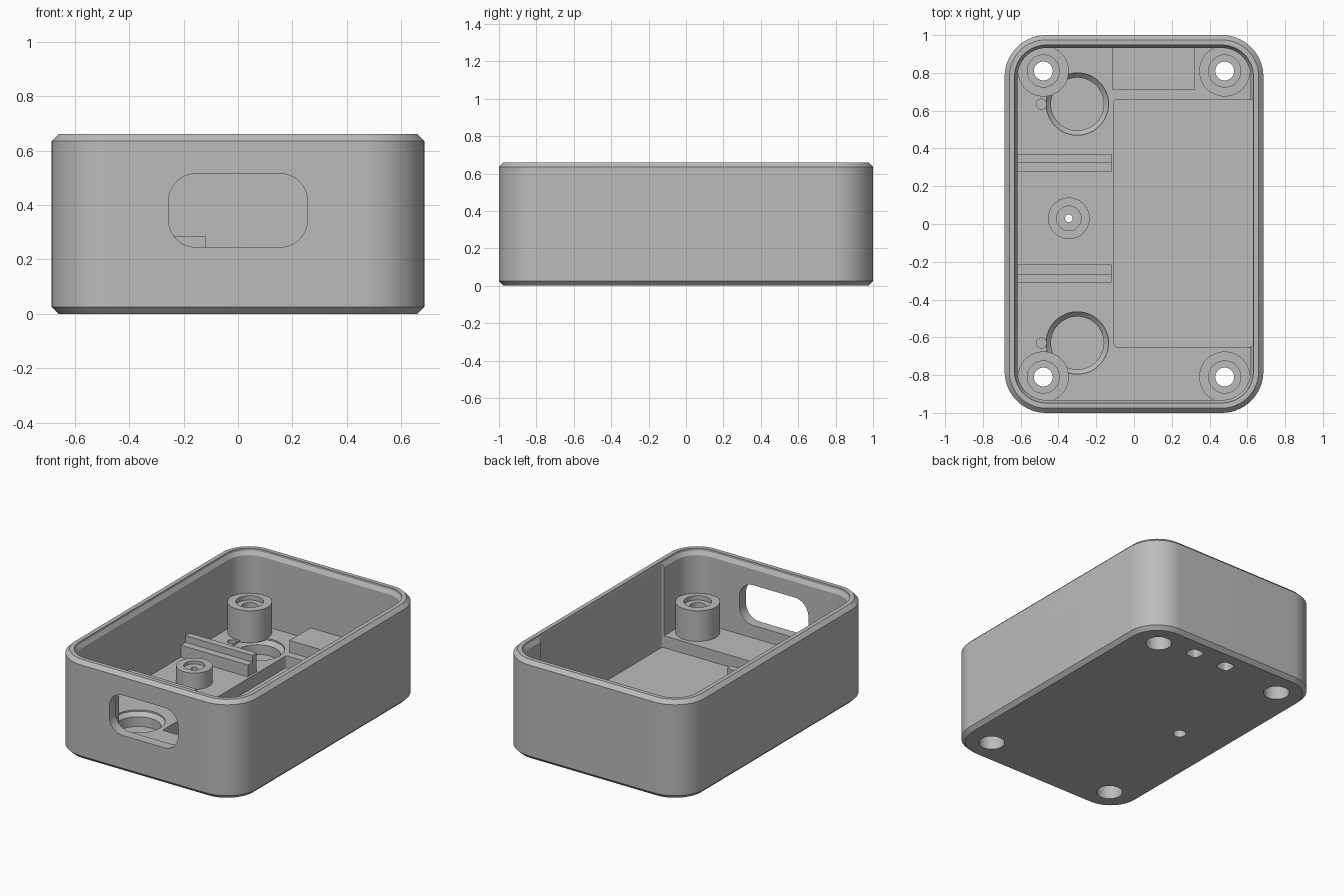
import bpy, bmesh
from math import cos, sin, pi
from mathutils import Matrix, Vector

HX, HY, TOP = 0.685, 1.0, 0.66      # outer half sizes and height
FLOOR, POCKET = 0.16, 0.08          # raised floor and sunken bay levels
WALL, CORNER = 0.068, 0.22

cube = bpy.data.objects.get("Cube")
if cube:
    bpy.data.objects.remove(cube, do_unlink=True)

grey = bpy.data.materials.new("plain_grey")
grey.use_nodes = True
grey.diffuse_color = (0.5, 0.5, 0.5, 1)
grey.node_tree.nodes["Principled BSDF"].inputs["Base Color"].default_value = (0.5, 0.5, 0.5, 1)


def outline(hx, hy, r, n=16):
    """Rounded rectangle, counter-clockwise."""
    pts = []
    for q, (sx, sy) in enumerate([(1, 1), (-1, 1), (-1, -1), (1, -1)]):
        for i in range(n + 1):
            a = (q + i / n) * pi / 2
            pts.append((sx * (hx - r) + r * cos(a), sy * (hy - r) + r * sin(a)))
    return pts


def finish(bm, name, matrix=None):
    bmesh.ops.remove_doubles(bm, verts=bm.verts, dist=1e-5)
    if matrix:
        bm.transform(matrix)
    bmesh.ops.recalc_face_normals(bm, faces=bm.faces)
    mesh = bpy.data.meshes.new(name)
    bm.to_mesh(mesh)
    bm.free()
    mesh.materials.append(grey)
    obj = bpy.data.objects.new(name, mesh)
    bpy.context.scene.collection.objects.link(obj)
    return obj


def loft(name, layers, matrix=None):
    """Solid through stacked outlines; layers = [(points, z), ...]."""
    bm = bmesh.new()
    rings = [[bm.verts.new((x, y, z)) for x, y in pts] for pts, z in layers]
    n = len(rings[0])
    for a, b in zip(rings, rings[1:]):
        for i in range(n):
            j = (i + 1) % n
            bm.faces.new((a[i], a[j], b[j], b[i]))
    bm.faces.new(rings[0][::-1])
    bm.faces.new(rings[-1])
    return finish(bm, name, matrix)


def slab(name, x0, x1, y0, y1, z0, z1, r=0.0, n=8):
    pts = outline((x1 - x0) / 2, (y1 - y0) / 2, r, n) if r else [
        (sx * (x1 - x0) / 2, sy * (y1 - y0) / 2) for sx, sy in ((1, 1), (-1, 1), (-1, -1), (1, -1))]
    move = Matrix.Translation(((x0 + x1) / 2, (y0 + y1) / 2, 0))
    return loft(name, [(pts, z0), (pts, z1)], move)


def turned(name, x, y, steps, n=48):
    """Solid of revolution; steps = [(radius, z), ...]."""
    unit = [(cos(2 * pi * i / n), sin(2 * pi * i / n)) for i in range(n)]
    return loft(name, [([(r * c, r * s) for c, s in unit], z) for r, z in steps],
                Matrix.Translation((x, y, 0)))


def tube(name, x, y, profile, n=48):
    """Closed profile of (radius, z) spun into a hollow post."""
    bm = bmesh.new()
    vs = [bm.verts.new((r, 0, z)) for r, z in profile]
    es = [bm.edges.new((vs[i], vs[(i + 1) % len(vs)])) for i in range(len(vs))]
    bmesh.ops.spin(bm, geom=vs + es, cent=(0, 0, 0), axis=(0, 0, 1), angle=2 * pi, steps=n)
    return finish(bm, name, Matrix.Translation((x, y, 0)))


def cut(target, cutter):
    cutter.hide_render = True
    mod = target.modifiers.new("cut", "BOOLEAN")
    mod.operation, mod.solver, mod.object = "DIFFERENCE", "EXACT", cutter
    bpy.context.view_layer.objects.active = target
    bpy.ops.object.modifier_apply(modifier=mod.name)
    bpy.data.objects.remove(cutter, do_unlink=True)


def inset(d):
    return outline(HX - d, HY - d, CORNER - d)


# Case body with chamfered top and bottom edges
shell = loft("case_shell", [(inset(0.025), 0), (inset(0), 0.025),
                            (inset(0), TOP - 0.025), (inset(0.025), TOP)])
# Main cavity, widening at the lip
cut(shell, loft("cavity", [(inset(WALL), FLOOR), (inset(WALL), TOP - 0.04),
                           (inset(0.053), TOP - 0.015), (inset(0.053), TOP + 0.1)]))
# Sunken bay that also thins the left wall slightly
cut(shell, slab("bay", -0.105, 0.631, -0.65, 0.66, POCKET, TOP + 0.1, 0.015))

# Front window and the side slots
turn_front = Matrix.Translation((0, 0, 0.38)) @ Matrix.Rotation(pi / 2, 4, "X")
window = outline(0.255, 0.135, 0.1)
cut(shell, loft("window", [(window, 0.85), (window, 1.1)], turn_front))
turn_side = Matrix.Translation((0, -0.57, 0.41)) @ Matrix.Rotation(pi / 2, 4, "Y")
slot = outline(0.04, 0.105, 0.0395)
cut(shell, loft("side_slots", [(slot, -0.8), (slot, 0.8)], turn_side))

# Round recesses with a bevelled rim and a small wire hole beside each
for y in (0.635, -0.63):
    cut(shell, turned("round_recess", -0.30, y, [(0.14, 0.06), (0.14, 0.125), (0.165, 0.15), (0.165, 0.3)]))
    cut(shell, turned("wire_hole", -0.49, y, [(0.027, 0.08), (0.027, 0.3)], 24))

# Corner screw posts, open through the base
CY = 0.81
for sx, side in ((1, "left"), (-1, "right")):
    for sy, end in ((-1, "front"), (1, "back")):
        cut(shell, turned("screw_hole", sx * 0.48, sy * CY, [(0.08, -0.1), (0.08, 0.3)]))
        tube(f"{end}_{side}_post", sx * 0.48, sy * CY,
             [(0.135, FLOOR - 0.01), (0.135, 0.365), (0.085, 0.365), (0.085, 0.335),
              (0.05, 0.335), (0.05, 0.2), (0.08, 0.2), (0.08, FLOOR - 0.01)])

# Board post between the ribs
BX, BY = -0.345, 0.03
cut(shell, turned("board_hole", BX, BY, [(0.04, -0.1), (0.04, 0.3)], 32))
tube("board_post", BX, BY,
     [(0.11, FLOOR - 0.01), (0.11, 0.27), (0.065, 0.27), (0.065, 0.25),
      (0.02, 0.25), (0.02, 0.1), (0.04, 0.1), (0.04, FLOOR - 0.01)])

# Stepped board ribs, mirrored about the board post
for s, end in ((1, "back"), (-1, "front")):
    bm = bmesh.new()
    section = [(0.245, FLOOR - 0.01), (0.34, FLOOR - 0.01), (0.34, 0.285),
               (0.295, 0.285), (0.295, 0.24), (0.245, 0.24)]
    face = bm.faces.new([bm.verts.new((-0.64, BY + s * d, z)) for d, z in section])
    ext = bmesh.ops.extrude_face_region(bm, geom=[face])
    bmesh.ops.translate(bm, vec=Vector((0.52, 0, 0)),
                        verts=[g for g in ext["geom"] if isinstance(g, bmesh.types.BMVert)])
    finish(bm, f"{end}_board_rib")

# Strap anchor: two openings in the base joined by a channel under a block
for x in (0.226, -0.024):
    cut(shell, slab("strap_opening", x - 0.045, x + 0.045, 0.815, 0.9, -0.1, 0.3, 0.025))
cut(shell, slab("strap_channel", -0.03, 0.23, 0.82, 0.895, 0.08, 0.3))
slab("strap_block", -0.115, 0.32, 0.71, 0.945, FLOOR - 0.01, 0.24)

# Smooth the curves, keep the edges crisp
for obj in bpy.context.scene.objects:
    if obj.type == "MESH" and grey.name in obj.data.materials:
        bpy.ops.object.select_all(action="DESELECT")
        obj.select_set(True)
        bpy.context.view_layer.objects.active = obj
        bpy.ops.object.shade_smooth_by_angle(angle=pi / 6)
